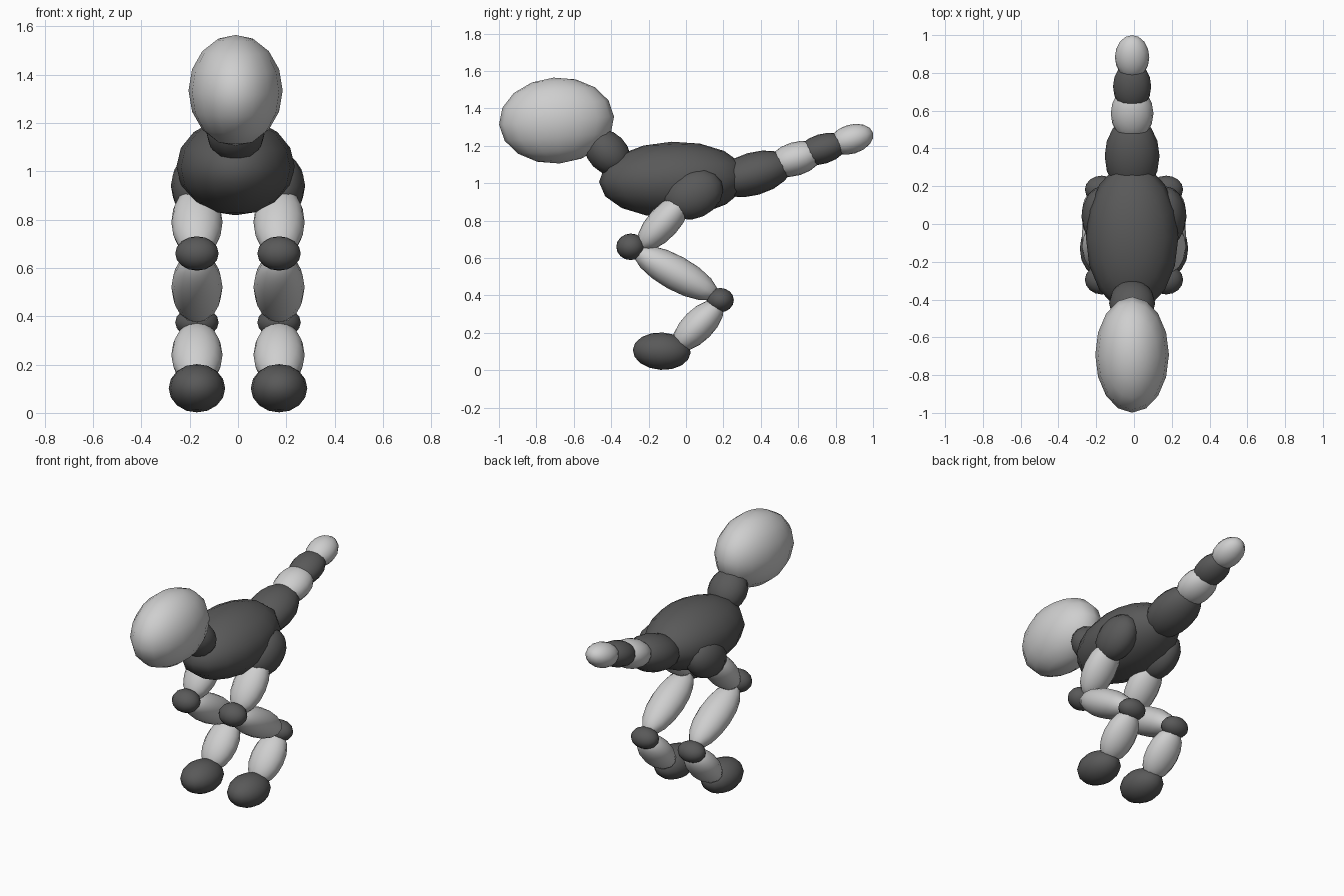
import bpy
import math

if "Cube" in bpy.data.objects:
    bpy.data.objects.remove(bpy.data.objects["Cube"])


def material(name, value):
    m = bpy.data.materials.new(name)
    m.diffuse_color = (value, value, value, 1)
    m.use_nodes = True
    m.node_tree.nodes["Principled BSDF"].inputs["Base Color"].default_value = m.diffuse_color
    return m


DARK = material("dark grey", 0.1)
LIGHT = material("light grey", 0.62)


def ellipsoid(name, center, radii, tilt, mat):
    """radii = (side, along, thick); tilt raises the +y end, in degrees."""
    bpy.ops.mesh.primitive_uv_sphere_add(segments=16, ring_count=8, radius=1, location=center)
    ob = bpy.context.object
    ob.name = name
    ob.scale = radii
    ob.rotation_euler = (math.radians(tilt), 0, 0)
    ob.data.materials.append(mat)
    bpy.ops.object.shade_smooth()
    return ob


# Head, neck, body and tail: name, y, z, radii, tilt, colour
MID = -0.01
for name, y, z, radii, tilt, mat in [
    ("head", -0.692, 1.335, (0.195, 0.308, 0.23), 4, LIGHT),
    ("neck", -0.42, 1.165, (0.122, 0.14, 0.107), -45, DARK),
    ("body", -0.07, 1.02, (0.245, 0.395, 0.202), 2, DARK),
    ("tail_base", 0.36, 1.05, (0.145, 0.215, 0.115), 16, DARK),
    ("tail_second", 0.585, 1.13, (0.113, 0.15, 0.09), 17, LIGHT),
    ("tail_third", 0.728, 1.183, (0.101, 0.14, 0.08), 17, DARK),
    ("tail_tip", 0.883, 1.235, (0.091, 0.122, 0.078), 17, LIGHT),
]:
    ellipsoid(name, (MID, y, z), radii, tilt, mat)

# Both folded legs, haunch down to foot
for side, x in (("left", 0.17), ("right", -0.17)):
    for name, y, z, radii, tilt, mat in [
        ("haunch", 0.04, 0.94, (0.108, 0.165, 0.128), 25, DARK),
        ("thigh", -0.12, 0.79, (0.106, 0.19, 0.086), 48, LIGHT),
        ("knee", -0.295, 0.66, (0.09, 0.078, 0.071), 0, DARK),
        ("shin", -0.055, 0.52, (0.106, 0.255, 0.093), -29, LIGHT),
        ("ankle", 0.183, 0.375, (0.09, 0.073, 0.065), 0, DARK),
        ("lower_leg", 0.065, 0.24, (0.106, 0.175, 0.086), 45, LIGHT),
        ("foot", -0.13, 0.102, (0.117, 0.155, 0.1), -3, DARK),
    ]:
        ellipsoid(f"{side}_{name}", (x, y, z), radii, tilt, mat)
